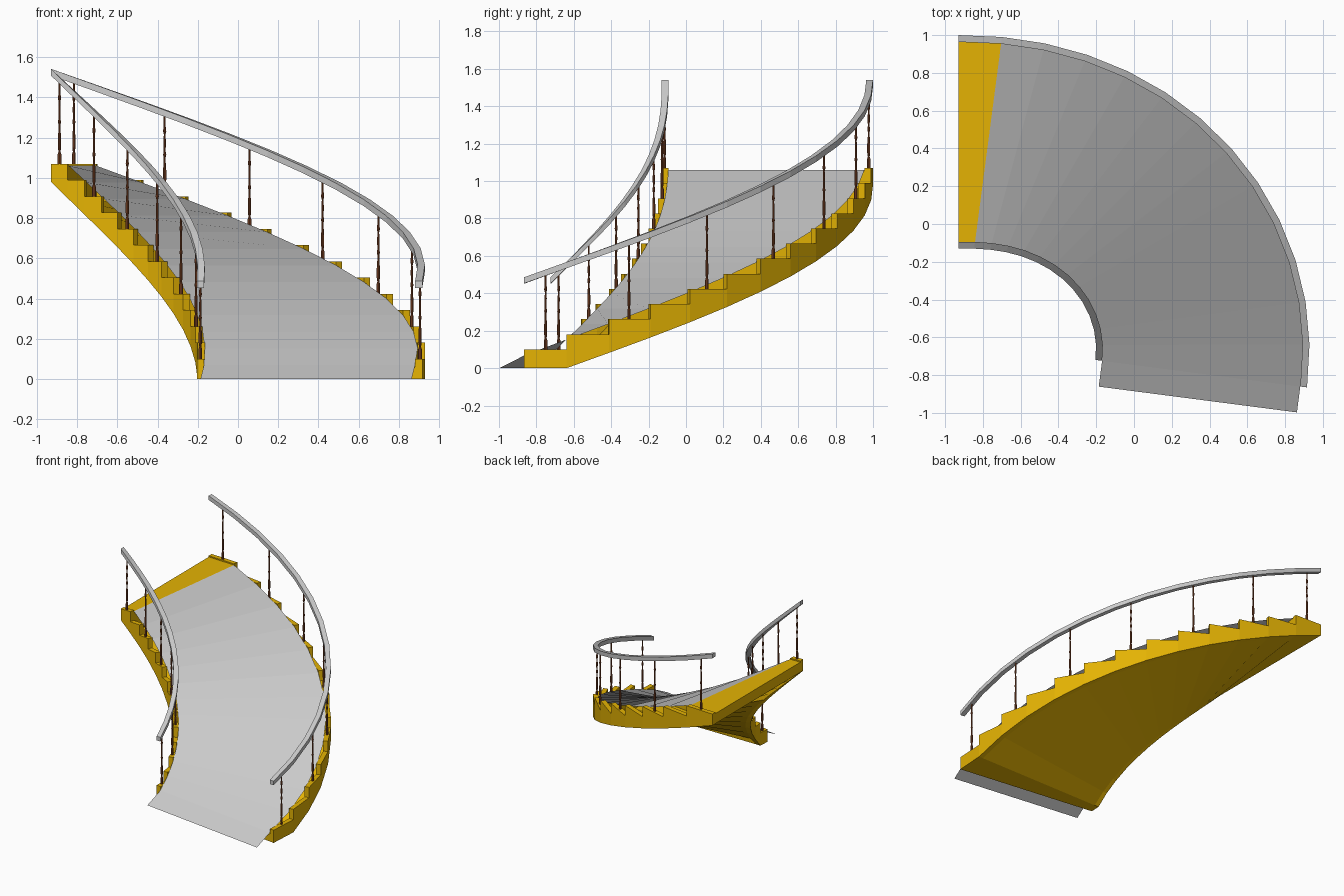
import bpy, bmesh, math
from mathutils import Vector

if "Cube" in bpy.data.objects:
    bpy.data.objects.remove(bpy.data.objects["Cube"])

N = 13                      # number of steps
WIDTH, EDGE = 1.13, 0.036   # stair width, string/rail width
RISE, FIRST = 0.0808, 0.10
TURN = math.radians(97.4)


def material(name, col):
    m = bpy.data.materials.new(name)
    m.diffuse_color = (*col, 1)
    m.use_nodes = True
    m.node_tree.nodes["Principled BSDF"].inputs["Base Color"].default_value = m.diffuse_color
    return m


GOLD = material("gold", (0.78, 0.45, 0.001))
BROWN = material("brown", (0.22, 0.06, 0.02))


# Outer plan curve, walked from the top landing round to the foot
raw = [Vector((0, 0))]
for i in range(N):
    a = TURN * ((i + 0.5) / N) ** 1.12
    raw.append(raw[-1] + Vector((math.cos(a), -math.sin(a))))
sx, sy = 1.846 / raw[-1].x, -1.865 / raw[-1].y
outer = [Vector((-0.93 + p.x * sx, 1.0 + p.y * sy)) for p in raw][::-1]


def heading(k):
    return TURN * (N - k) / N


def point(k, inset, z):
    """Point at step position k, set in from the outer edge."""
    i = min(int(k), N - 1)
    p = outer[i].lerp(outer[i + 1], k - i)
    h = heading(k)
    return Vector((p.x - inset * math.sin(h), p.y - inset * math.cos(h), z))


def make(name, bm, mat=None):
    bmesh.ops.remove_doubles(bm, verts=bm.verts, dist=1e-5)
    bmesh.ops.recalc_face_normals(bm, faces=bm.faces)
    me = bpy.data.meshes.new(name)
    bm.to_mesh(me)
    bm.free()
    ob = bpy.data.objects.new(name, me)
    bpy.context.collection.objects.link(ob)
    if mat:
        me.materials.append(mat)
    return ob


def loft(bm, rings, closed=True, caps=True):
    vs = [[bm.verts.new(p) for p in r] for r in rings]
    n = len(vs[0])
    for a, b in zip(vs, vs[1:]):
        for j in range(n if closed else n - 1):
            bm.faces.new((a[j], a[(j + 1) % n], b[(j + 1) % n], b[j]))
    if caps:
        bm.faces.new(vs[0])
        bm.faces.new(vs[-1])


def soffit_z(k):
    return max(0, 0.98 * (k - 1) / 12)


def tread_z(k):
    return FIRST + RISE * k


def ramp_z(k):
    return 0.07 + 0.0825 * k


def section(k, a, b, lo, hi):
    return [point(k, a, lo), point(k, b, lo), point(k, b, hi), point(k, a, hi)]


# Stepped side strings
for name, a in (("outer_string", 0), ("inner_string", WIDTH - EDGE)):
    bm = bmesh.new()
    for k in range(N):
        loft(bm, [section(j, a, a + EDGE, soffit_z(j), tread_z(k)) for j in (k, k + 1)])
    make(name, bm, GOLD)

# Underside between the strings, with the foot riser
bm = bmesh.new()
strip = [(0, 0.06)] + [(k, soffit_z(k)) for k in range(N + 1)]
loft(bm, [[point(k, EDGE, z), point(k, WIDTH - EDGE, z)] for k, z in strip], False, False)
make("soffit", bm, GOLD)

# Top landing, level with the head of the ramp
bm = bmesh.new()
loft(bm, [section(k, EDGE, WIDTH - EDGE, soffit_z(k) + 0.001, ramp_z(12)) for k in (12, 13)])
make("top_landing", bm, GOLD)

# Smooth ramp over the steps, running straight on past the foot
bm = bmesh.new()
edge = (EDGE, WIDTH - EDGE)
h = heading(0)
run = Vector((math.cos(h), -math.sin(h), 0)) * 0.138
rings = [[point(0, e, 0) + run for e in edge]]
rings += [[point(k, e, ramp_z(k)) for e in edge] for k in range(N)]
loft(bm, rings, False, False)
make("ramp", bm)

# Handrails
for name, a in (("outer_handrail", 0), ("inner_handrail", WIDTH - EDGE)):
    bm = bmesh.new()
    loft(bm, [section(k, a, a + EDGE, 0.453 + 0.0812 * k, 0.486 + 0.0812 * k)
              for k in range(N + 1)])
    make(name, bm)

# Turned balusters on every second tread
PROFILE = [(0, .009), (.12, .009), (.15, .005), (.2, .008), (.32, .008), (.42, .005),
           (.48, .005), (.51, .008), (.55, .005), (.68, .006), (.76, .004), (.8, .008),
           (.86, .005), (1, .005)]
for name, a in (("outer_balusters", EDGE / 2), ("inner_balusters", WIDTH - EDGE / 2)):
    bm = bmesh.new()
    for k in range(0, N, 2):
        base = point(k + 0.5, a, tread_z(k))
        height = 0.46 + 0.0812 * (k + 0.5) - tread_z(k)
        loft(bm, [[base + Vector((r * math.cos(t * math.pi / 4), r * math.sin(t * math.pi / 4),
                                  u * height)) for t in range(8)] for u, r in PROFILE])
    make(name, bm, BROWN)
